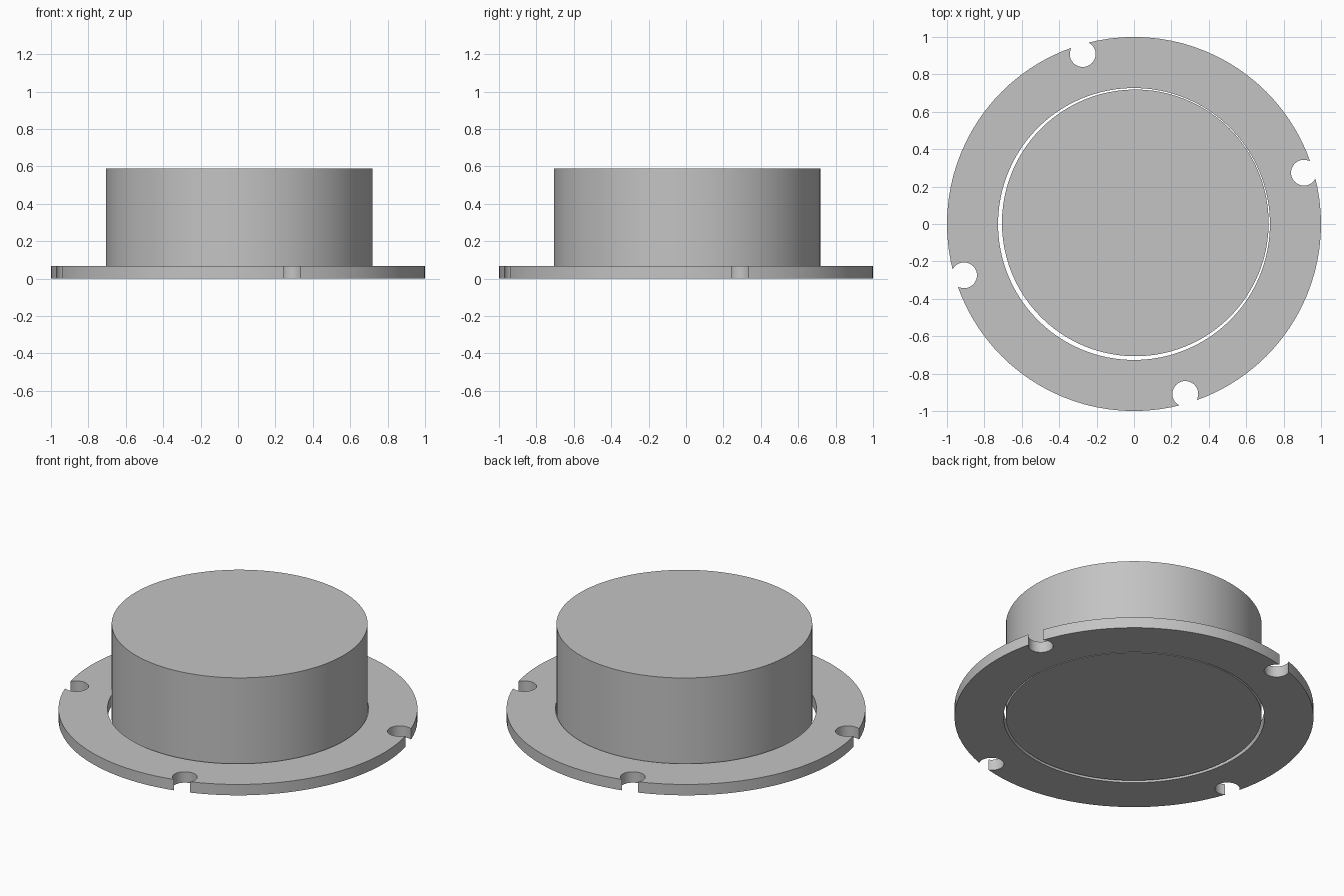
import bpy
from math import radians, cos, sin

cube = bpy.data.objects.get("Cube")
if cube:
    bpy.data.objects.remove(cube, do_unlink=True)

GREY = (0.55, 0.55, 0.55, 1)
grey = bpy.data.materials.new("light grey")
grey.use_nodes = True
grey.diffuse_color = GREY
grey.node_tree.nodes["Principled BSDF"].inputs["Base Color"].default_value = GREY


def cylinder(name, radius, z0, z1, x=0, y=0, sides=96):
    bpy.ops.mesh.primitive_cylinder_add(
        vertices=sides, radius=radius, depth=z1 - z0, location=(x, y, (z0 + z1) / 2))
    obj = bpy.context.object
    obj.name = name
    obj.data.materials.append(grey)
    return obj


def cut(target, cutter):
    mod = target.modifiers.new("cut", 'BOOLEAN')
    mod.operation = 'DIFFERENCE'
    mod.solver = 'EXACT'
    mod.object = cutter
    bpy.context.view_layer.objects.active = target
    bpy.ops.object.modifier_apply(modifier=mod.name)
    bpy.data.objects.remove(cutter, do_unlink=True)


# Flat mounting ring with a central opening
ring = cylinder("flange_ring", 1, 0, 0.067)
cut(ring, cylinder("opening_cutter", 0.727, -0.1, 0.2))

# Four open screw notches around the rim
for i in range(4):
    a = radians(16.8 + 90 * i)
    cut(ring, cylinder("notch_cutter", 0.069, -0.1, 0.2,
                       0.949 * cos(a), 0.949 * sin(a), 32))

# Solid drum, sitting slightly off centre inside the ring
drum = cylinder("drum", 0.713, 0, 0.588, 0.007, 0.006)

for obj in (ring, drum):
    bpy.ops.object.select_all(action='DESELECT')
    obj.select_set(True)
    bpy.context.view_layer.objects.active = obj
    bpy.ops.object.shade_smooth_by_angle(angle=radians(30))
